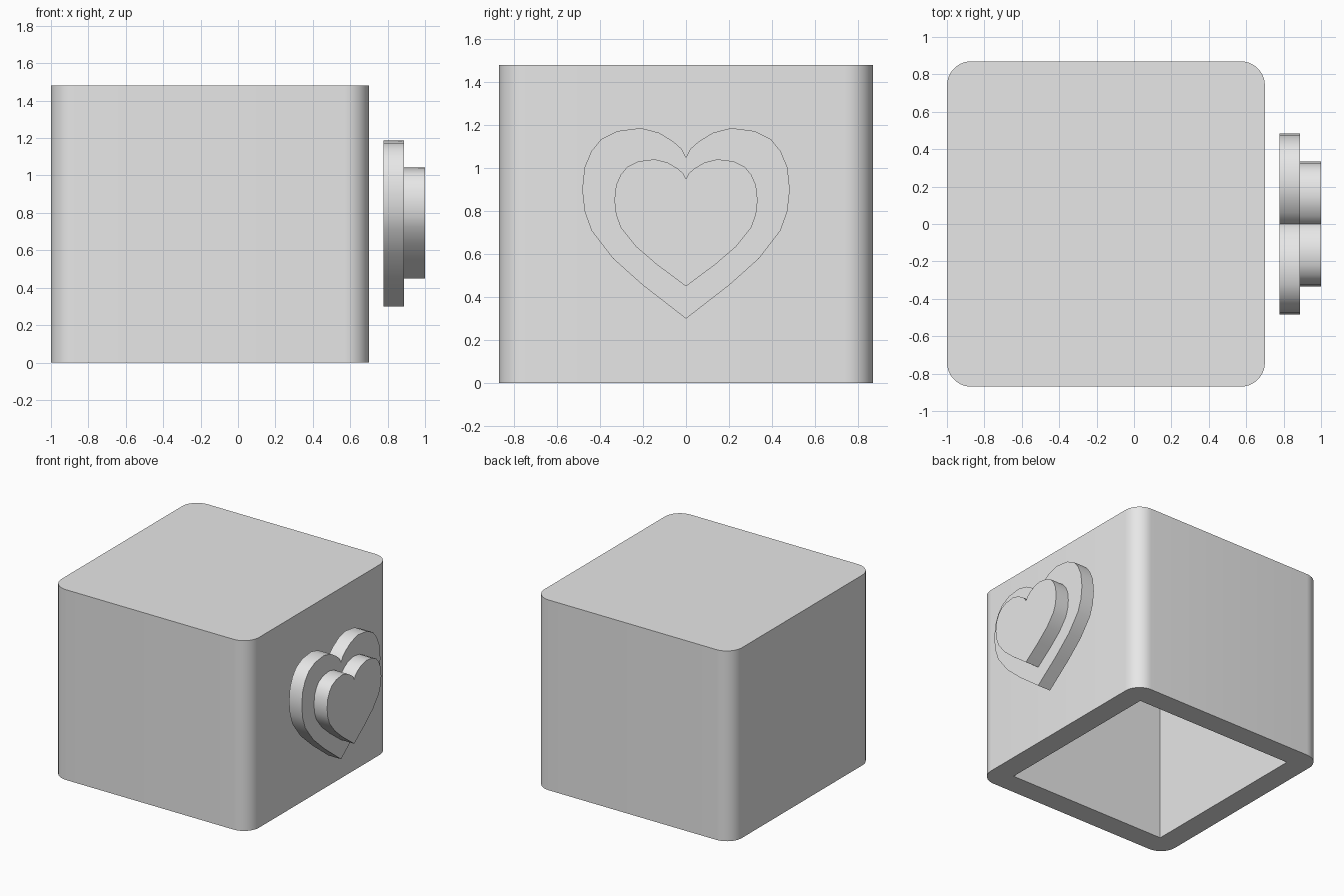
import bpy
import bmesh
import math

default = bpy.data.objects.get("Cube")
if default:
    bpy.data.objects.remove(default, do_unlink=True)

grey = bpy.data.materials.new("light grey")
grey.use_nodes = True
grey.diffuse_color = (0.8, 0.8, 0.8, 1)
grey.node_tree.nodes["Principled BSDF"].inputs["Base Color"].default_value = (0.8, 0.8, 0.8, 1)

LEFT, RIGHT, HALF_Y = -1.0, 0.70, 0.87
TOP, SEAM = 1.48, 1.30
WALL, RADIUS = 0.172, 0.13


def finish(name, bm):
    """Turn a bmesh into a shaded, coloured object."""
    bmesh.ops.recalc_face_normals(bm, faces=bm.faces)
    mesh = bpy.data.meshes.new(name)
    bm.to_mesh(mesh)
    bm.free()
    obj = bpy.data.objects.new(name, mesh)
    bpy.context.collection.objects.link(obj)
    mesh.materials.append(grey)
    return obj


def smooth(obj):
    bpy.ops.object.select_all(action="DESELECT")
    obj.select_set(True)
    bpy.context.view_layer.objects.active = obj
    bpy.ops.object.shade_smooth_by_angle(angle=math.radians(30))


def block(name, z0, z1, margin=0.0, radius=0.0):
    """Box on the case footprint, with optionally rounded upright edges."""
    bm = bmesh.new()
    bmesh.ops.create_cube(bm, size=1)
    for v in bm.verts:
        v.co.x = (LEFT + RIGHT) / 2 + v.co.x * (RIGHT - LEFT - 2 * margin)
        v.co.y *= 2 * (HALF_Y - margin)
        v.co.z = z1 if v.co.z > 0 else z0
    if radius:
        upright = [e for e in bm.edges
                   if abs(e.verts[0].co.z - e.verts[1].co.z) > 0.01]
        bmesh.ops.bevel(bm, geom=upright, offset=radius, segments=10,
                        profile=0.5, affect="EDGES")
    return finish(name, bm)


def heart(name, x0, x1, half, y_scale=1.0, z_scale=1.0, tip=0.30):
    """Mirror half a heart outline and extrude it along x."""
    outline = half + [(-y, z) for y, z in reversed(half[1:-1])]
    bm = bmesh.new()
    verts = [bm.verts.new((x0, y * y_scale, tip + z * z_scale)) for y, z in outline]
    face = bm.faces.new(verts)
    result = bmesh.ops.extrude_face_region(bm, geom=[face])
    for item in result["geom"]:
        if isinstance(item, bmesh.types.BMVert):
            item.co.x = x1
    obj = finish(name, bm)
    smooth(obj)
    return obj


# Hollow case, open below
case = block("case_body", 0, SEAM, radius=RADIUS)
cutter = block("cavity_cutter", -0.2, SEAM + 0.2, margin=WALL)
cutter.hide_render = True
cut = case.modifiers.new("cavity", "BOOLEAN")
cut.operation = "DIFFERENCE"
cut.solver = "EXACT"
cut.object = cutter
bpy.ops.object.select_all(action="DESELECT")
case.select_set(True)
bpy.context.view_layer.objects.active = case
bpy.ops.object.modifier_apply(modifier=cut.name)
bpy.data.objects.remove(cutter, do_unlink=True)
smooth(case)

# Flush solid lid
smooth(block("lid", SEAM, TOP, radius=RADIUS))

# Two stacked hearts beside the case; heights are measured from the tip
half_heart = [(0, 0.75), (0.02, 0.79), (0.06, 0.825), (0.125, 0.865),
              (0.21, 0.887), (0.32, 0.873), (0.395, 0.835), (0.44, 0.78),
              (0.472, 0.705), (0.483, 0.60), (0.472, 0.50), (0.44, 0.41),
              (0.34, 0.28), (0.20, 0.155), (0, 0)]
heart("large_heart", 0.777, 0.887, half_heart)
heart("small_heart", 0.887, 1.0, half_heart, 0.69, 0.667, 0.45)
